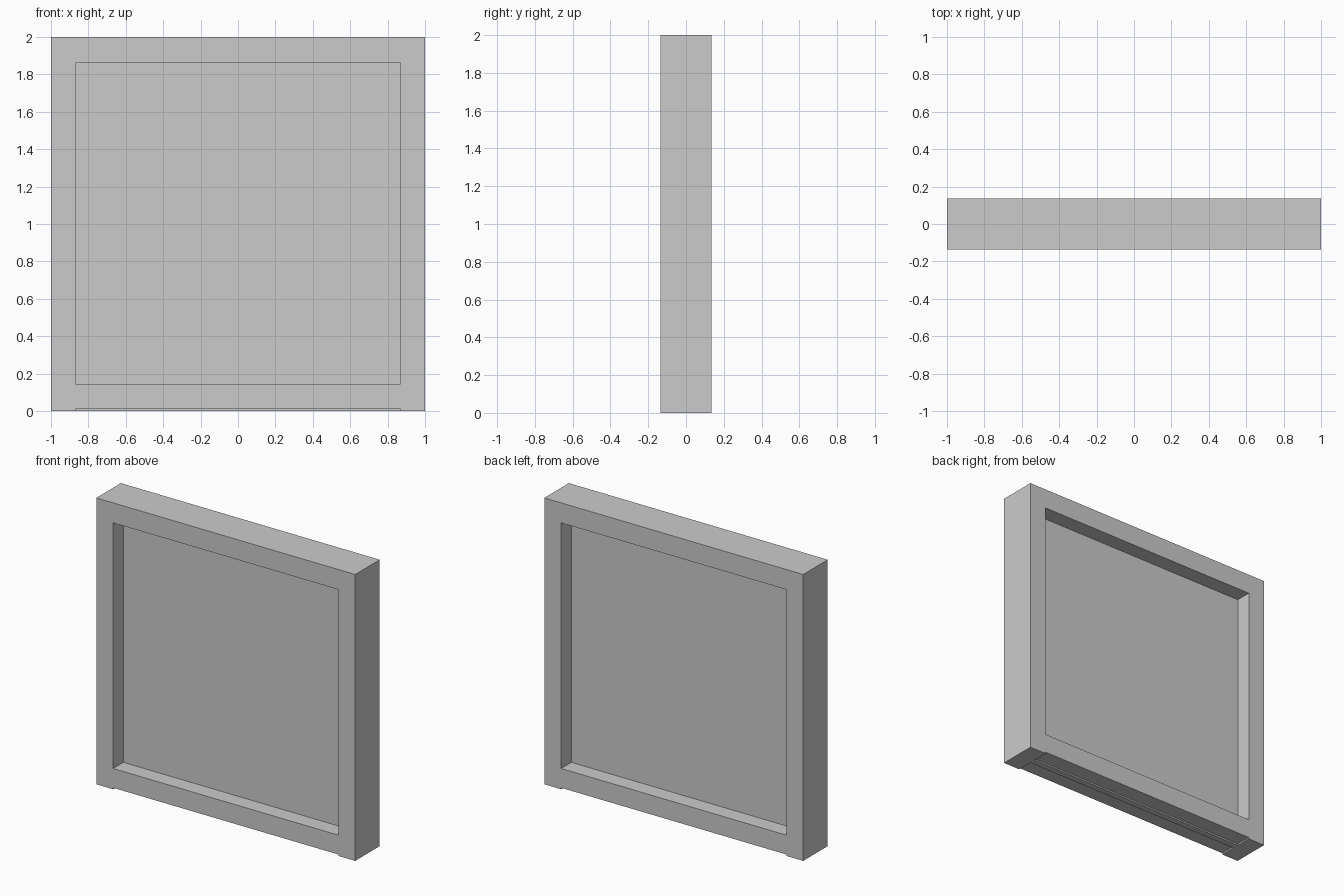
import bpy

if "Cube" in bpy.data.objects:
    bpy.data.objects.remove(bpy.data.objects["Cube"])

DEPTH = 0.27


def box(name, x0, x1, z0, z1, depth):
    bpy.ops.mesh.primitive_cube_add(size=1, location=((x0 + x1) / 2, 0, (z0 + z1) / 2))
    ob = bpy.context.object
    ob.name = name
    ob.scale = (x1 - x0, depth, z1 - z0)
    bpy.ops.object.transform_apply(location=False, rotation=False, scale=True)
    return ob


# Upright stiles and top rail as one flush frame
frame = box("frame", -1, 1, 0, 2, DEPTH)
opening = box("opening_cutter", -0.87, 0.87, -0.2, 1.86, 1)
cut = frame.modifiers.new("opening", "BOOLEAN")
cut.operation = "DIFFERENCE"
cut.solver = "EXACT"
cut.object = opening
bpy.context.view_layer.objects.active = frame
bpy.ops.object.modifier_apply(modifier="opening")
bpy.data.objects.remove(opening)

# Bottom rail, lifted slightly off the ground between the stiles
box("bottom_rail", -0.87, 0.87, 0.01, 0.145, DEPTH)

# Thin central pane, let into the frame and reaching the ground
box("pane", -0.94, 0.94, 0, 1.93, 0.045)
